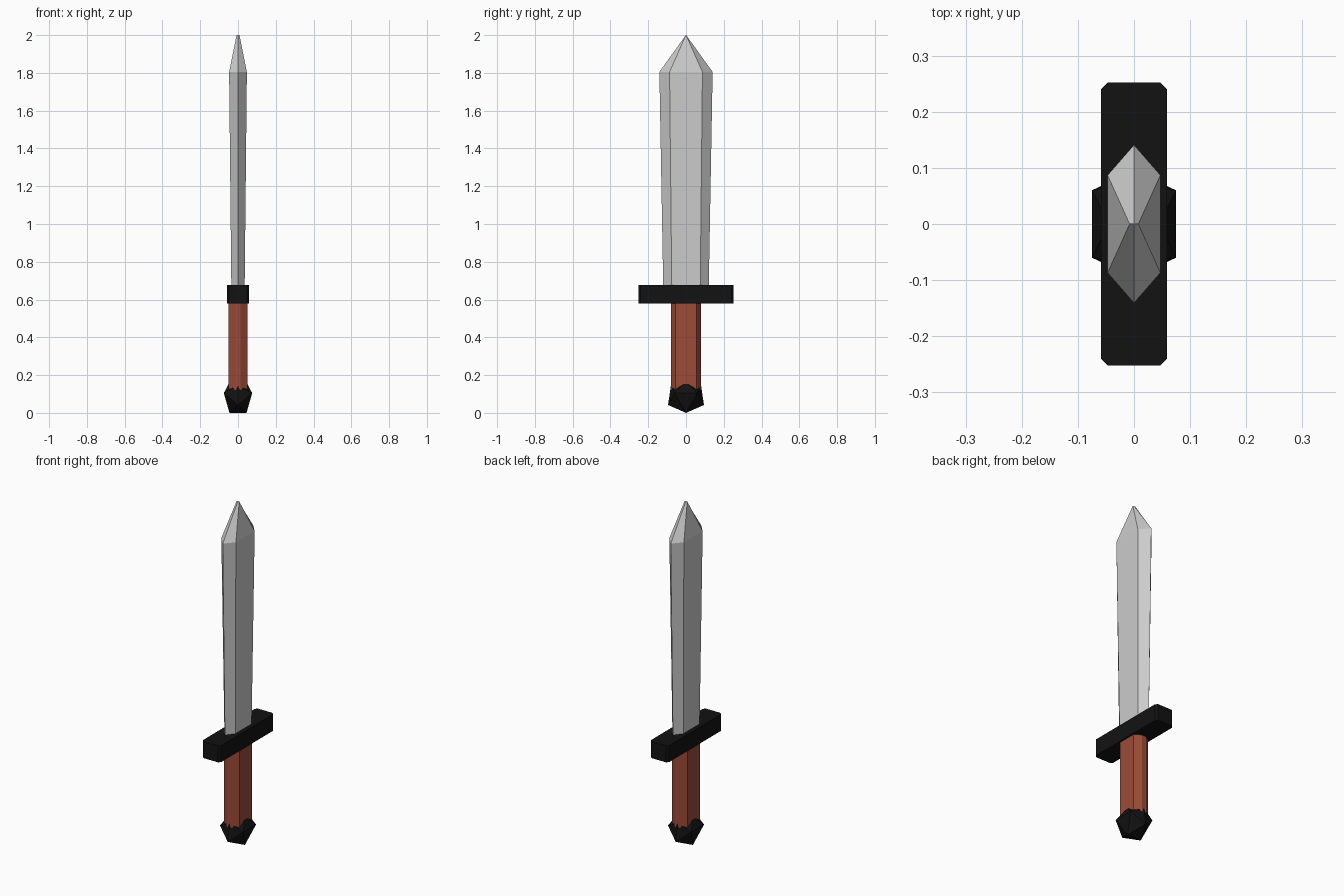
import bpy, bmesh

if "Cube" in bpy.data.objects:
    bpy.data.objects.remove(bpy.data.objects["Cube"])


def paint(obj, name, color):
    mat = bpy.data.materials.get(name) or bpy.data.materials.new(name)
    mat.diffuse_color = (*color, 1)
    mat.use_nodes = True
    mat.node_tree.nodes["Principled BSDF"].inputs["Base Color"].default_value = mat.diffuse_color
    obj.data.materials.append(mat)


def finish(name, bm):
    bmesh.ops.recalc_face_normals(bm, faces=bm.faces)
    mesh = bpy.data.meshes.new(name)
    bm.to_mesh(mesh)
    bm.free()
    obj = bpy.data.objects.new(name, mesh)
    bpy.context.collection.objects.link(obj)
    return obj


def loft(name, rings):
    """Join equal-sized rings of (x, y), each at its own z, and cap both ends."""
    bm = bmesh.new()
    loops = [[bm.verts.new((x, y, z)) for x, y in pts] for z, pts in rings]
    n = len(loops[0])
    for a, b in zip(loops, loops[1:]):
        for i in range(n):
            j = (i + 1) % n
            bm.faces.new((a[i], a[j], b[j], b[i]))
    bm.faces.new(loops[0][::-1])
    bm.faces.new(loops[-1])
    return finish(name, bm)


def hexagon(x, y_flat, y_edge):
    return [(x, -y_flat), (x, y_flat), (0, y_edge),
            (-x, y_flat), (-x, -y_flat), (0, -y_edge)]


def octagon(x, y, cx, cy):
    """Rectangle with half sizes x, y and corners cut by cx, cy."""
    return [(x, -y + cy), (x, y - cy), (x - cx, y), (-x + cx, y),
            (-x, y - cy), (-x, -y + cy), (-x + cx, -y), (x - cx, -y)]


BLACK, BROWN = (0.006, 0.006, 0.006), (0.33, 0.07, 0.038)

# Blade: six-sided, widening upward, closing to a short ridge at the tip
loft("blade", [(0.64, hexagon(0.035, 0.075, 0.12)),
               (1.805, hexagon(0.047, 0.087, 0.141)),
               (2.0, hexagon(0.008, 0.0005, 0.001))])

# Crossguard: bar with cut vertical corners
guard_pts = octagon(0.059, 0.252, 0.012, 0.012)
guard = loft("crossguard", [(0.58, guard_pts), (0.677, guard_pts)])
paint(guard, "black", BLACK)

# Grip: flattened octagonal handle
grip_pts = octagon(0.05, 0.08, 0.036, 0.024)
grip = loft("grip", [(0.12, grip_pts), (0.60, grip_pts)])
paint(grip, "leather", BROWN)

# Pommel: twenty-sided knob, hull of three crossed rectangles
bm = bmesh.new()
for s in (-1, 1):
    for z in (0.0, 0.163):
        bm.verts.new((s * 0.045, 0, z))
    for t in (-1, 1):
        bm.verts.new((s * 0.075, t * 0.06, 0.105))
    for y, z in ((0.095, 0.042), (0.08, 0.145)):
        bm.verts.new((0, s * y, z))
bmesh.ops.convex_hull(bm, input=bm.verts)
pommel = finish("pommel", bm)
paint(pommel, "black", BLACK)
